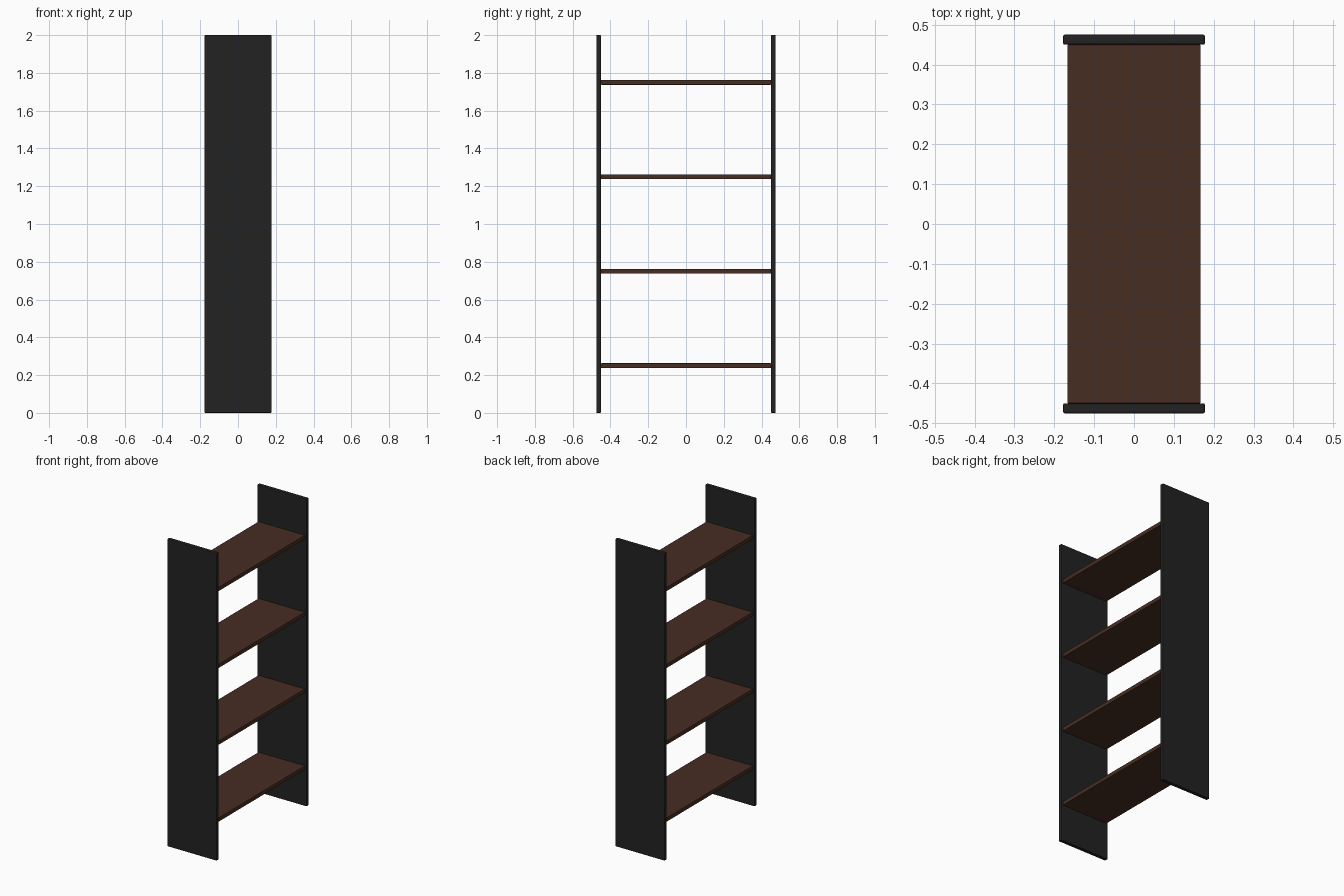
import bpy

if "Cube" in bpy.data.objects:
    bpy.data.objects.remove(bpy.data.objects["Cube"])


def material(name, rgb):
    m = bpy.data.materials.new(name)
    m.diffuse_color = (*rgb, 1.0)
    m.use_nodes = True
    m.node_tree.nodes["Principled BSDF"].inputs["Base Color"].default_value = m.diffuse_color
    return m


black = material("matte_black", (0.016, 0.016, 0.016))
brown = material("dark_wood", (0.063, 0.026, 0.016))


def board(name, size, loc, mat, bevel):
    bpy.ops.mesh.primitive_cube_add(size=1, location=loc)
    ob = bpy.context.object
    ob.name = name
    ob.scale = size
    bpy.ops.object.transform_apply(location=False, rotation=False, scale=True)
    ob.data.materials.append(mat)
    mod = ob.modifiers.new("soft_edges", 'BEVEL')
    mod.width = bevel
    mod.segments = 2
    return ob


# Upright side panels
for side, y in (("front", -0.4625), ("back", 0.4625)):
    board(side + "_side_panel", (0.356, 0.025, 2.0), (0, y, 1.0), black, 0.004)

# Four evenly spaced shelves between the panels
for i in range(4):
    board(f"shelf_{i + 1}", (0.334, 0.9, 0.026), (0, 0, 0.25 + 0.5 * i), brown, 0.002)
